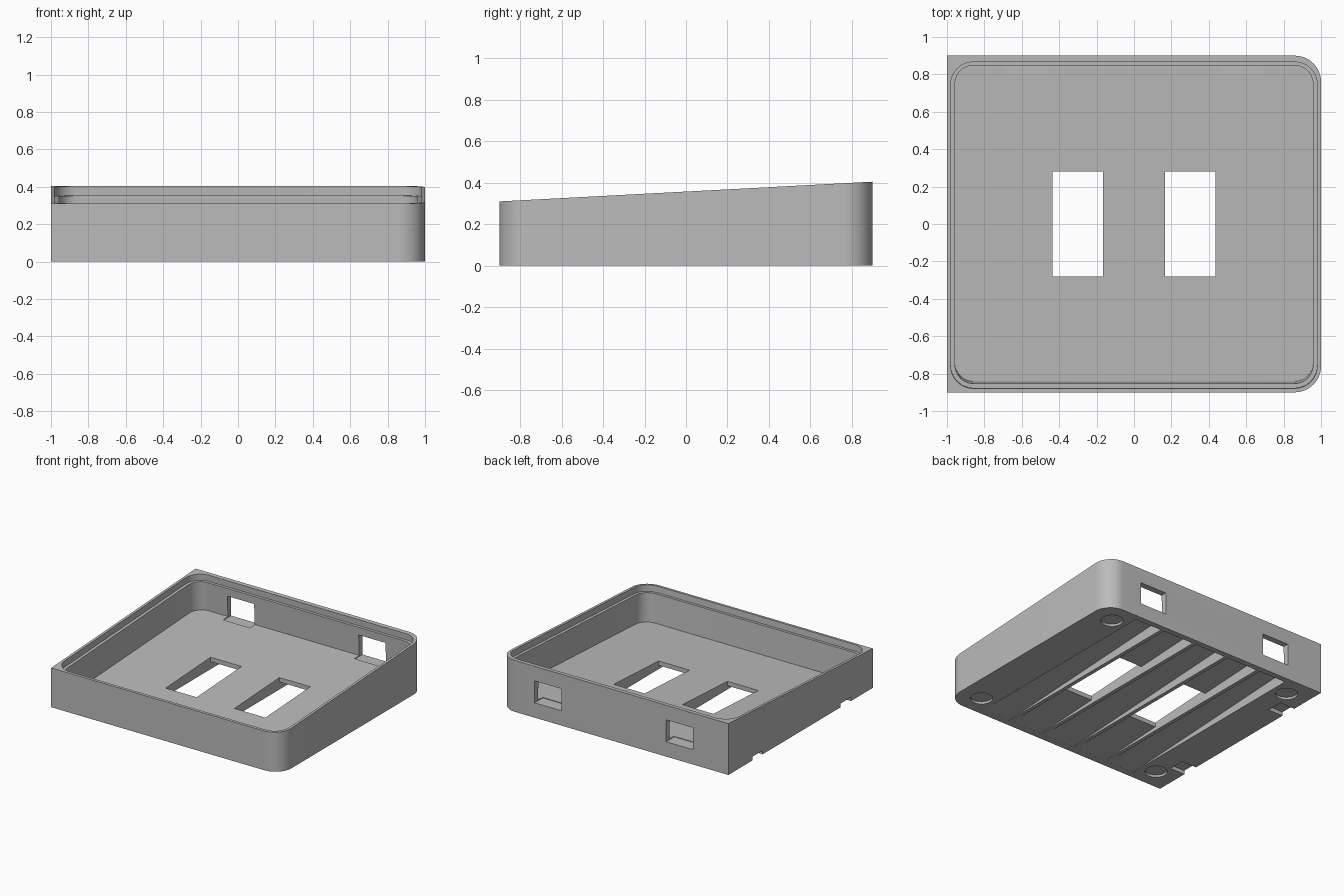
import bpy, bmesh, math
from mathutils import Matrix

cube = bpy.data.objects.get("Cube")
if cube:
    bpy.data.objects.remove(cube, do_unlink=True)

SLOPE = 0.0528          # rise of the top and the floor toward the back
TOP, FLOOR, UNDER = 0.3575, 0.08, 0.045   # heights at the middle
TILT = Matrix.Translation((0, 0, TOP)) @ Matrix.Rotation(math.atan(SLOPE), 4, 'X')


def outline(x0, x1, y0, y1, r_left, r_right, steps=12):
    """Rectangle outline with its own corner radius on the left and right."""
    pts = []
    corners = [(x1, y1, r_right, 0), (x0, y1, r_left, 1),
               (x0, y0, r_left, 2), (x1, y0, r_right, 3)]
    for x, y, r, q in corners:
        if not r:
            pts.append((x, y))
            continue
        cx = x - r if x == x1 else x + r
        cy = y - r if y == y1 else y + r
        for i in range(steps + 1):
            a = math.pi / 2 * (q + i / steps)
            pts.append((cx + r * math.cos(a), cy + r * math.sin(a)))
    return pts


def prism(name, pts, z0, z1, slope=0.0, matrix=None):
    """Extrude an outline from z0 to z1; the upper face may slope along y."""
    bm = bmesh.new()
    low = [bm.verts.new((x, y, z0)) for x, y in pts]
    high = [bm.verts.new((x, y, z1 + slope * y)) for x, y in pts]
    bm.faces.new(low[::-1])
    bm.faces.new(high)
    n = len(pts)
    for i in range(n):
        j = (i + 1) % n
        bm.faces.new((low[i], low[j], high[j], high[i]))
    if matrix:
        bm.transform(matrix)
    mesh = bpy.data.meshes.new(name)
    bm.to_mesh(mesh)
    bm.free()
    obj = bpy.data.objects.new(name, mesh)
    bpy.context.collection.objects.link(obj)
    return obj


def box(name, x0, x1, y0, y1, z0, z1, slope=0.0):
    return prism(name, outline(x0, x1, y0, y1, 0, 0), z0, z1, slope)


# Solid wedge, rounded on one side only
tray = prism("tray_case", outline(-1, 1, -0.9, 0.9, 0, 0.14), 0, TOP, SLOPE)
cutters = []

# Lip and cavity, square to the sloping top
cutters.append(prism("lip_cutter", outline(-0.98, 0.98, -0.88, 0.867, 0.12, 0.12),
                     -0.05, 0.1, matrix=TILT))
cutters.append(prism("cavity_cutter", outline(-0.957, 0.957, -0.857, 0.847, 0.1, 0.1),
                     FLOOR - TOP, 0.12, matrix=TILT))

# Ramped grooves under the floor
for x0, x1 in [(-0.7, -0.465), (-0.435, -0.165), (-0.135, 0.135),
               (0.165, 0.435), (0.465, 0.7)]:
    cutters.append(box("groove_cutter", x0, x1, -0.845, 0.855, -0.05, UNDER, SLOPE))

for side in (-1, 1):
    # Floor slots and back wall windows
    s, w = 0.3 * side, 0.573 * side
    cutters.append(box("slot_cutter", s - 0.135, s + 0.135, -0.28, 0.28, -0.1, 0.2))
    cutters.append(box("window_cutter", w - 0.117, w + 0.117, 0.8, 1, 0.117, 0.29))
    # Notches in the lower edge of the square side
    n = 0.55 * side - 0.013
    cutters.append(box("notch_cutter", -1.1, -0.87, n - 0.065, n + 0.065, -0.1, 0.03))
    # Round foot recesses
    for end in (-1, 1):
        ring = [(0.82 * side + 0.08 * math.cos(math.tau * i / 40),
                 0.73 * end + 0.08 * math.sin(math.tau * i / 40)) for i in range(40)]
        cutters.append(prism("foot_recess_cutter", ring, -0.06, 0.018))

# Cut everything, then keep only the finished mesh
for c in cutters:
    c.hide_render = True
    mod = tray.modifiers.new(c.name, 'BOOLEAN')
    mod.operation, mod.solver, mod.object = 'DIFFERENCE', 'EXACT', c
bpy.context.view_layer.update()
graph = bpy.context.evaluated_depsgraph_get()
result = bpy.data.meshes.new_from_object(tray.evaluated_get(graph))
tray.modifiers.clear()
tray.data = result
for c in cutters:
    bpy.data.objects.remove(c, do_unlink=True)

# Plain grey plastic
grey = bpy.data.materials.new("grey_plastic")
grey.use_nodes = True
colour = (0.5, 0.5, 0.5, 1)
grey.diffuse_color = colour
grey.node_tree.nodes["Principled BSDF"].inputs["Base Color"].default_value = colour
tray.data.materials.clear()
tray.data.materials.append(grey)

bpy.ops.object.select_all(action='DESELECT')
tray.select_set(True)
bpy.context.view_layer.objects.active = tray
bpy.ops.object.shade_smooth_by_angle(angle=math.radians(25))
